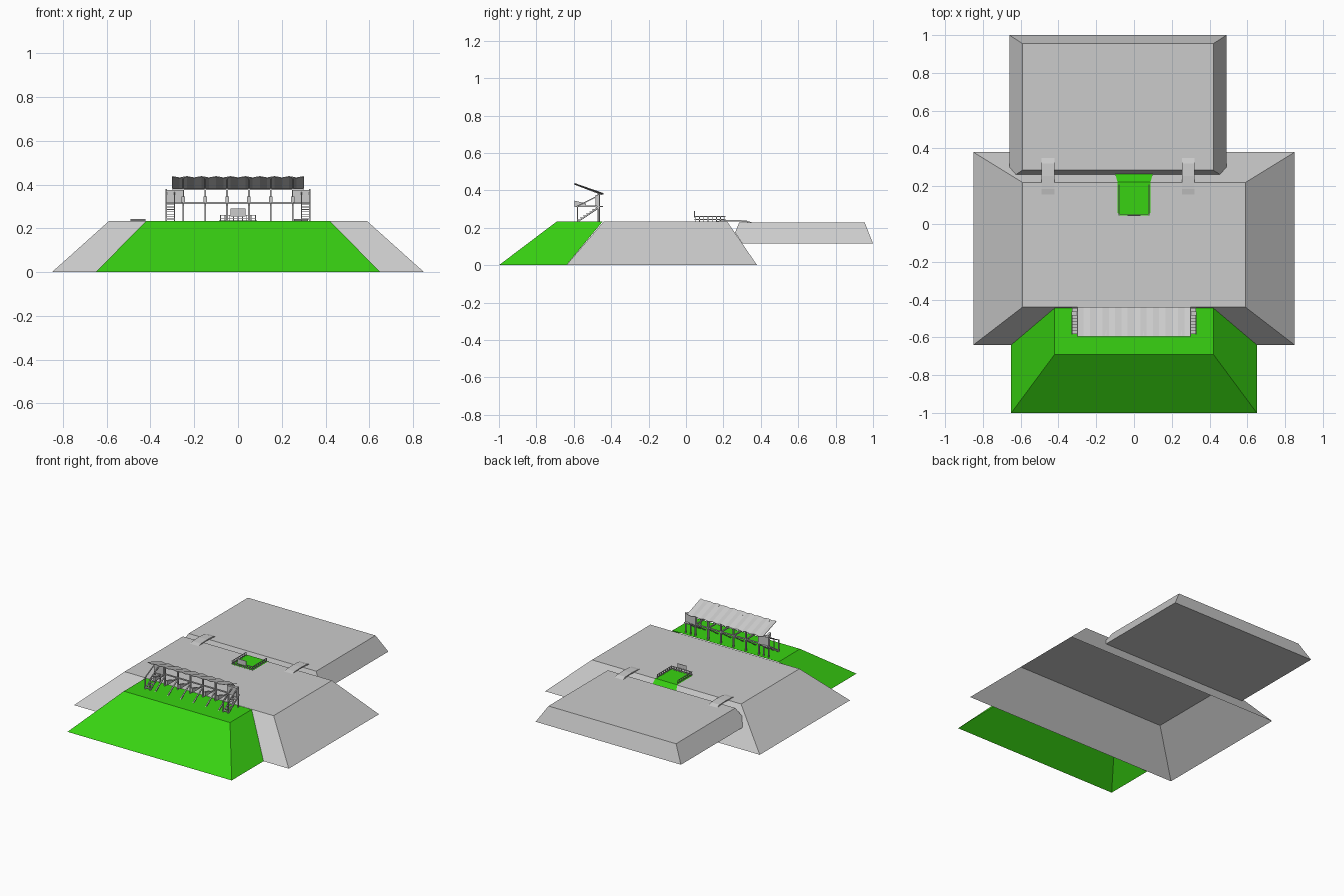
import bpy, bmesh, math
from mathutils import Vector

if "Cube" in bpy.data.objects:
    bpy.data.objects.remove(bpy.data.objects["Cube"])


def material(name, rgb):
    m = bpy.data.materials.new(name)
    m.diffuse_color = (*rgb, 1)
    m.use_nodes = True
    m.node_tree.nodes["Principled BSDF"].inputs["Base Color"].default_value = m.diffuse_color
    return m


GREY = material("light grey", (0.6, 0.6, 0.6))
GREEN = material("grass green", (0.04, 0.65, 0.006))
TOP = 0.233


def make(name, verts, faces, mat, fix=True):
    me = bpy.data.meshes.new(name)
    me.from_pydata(verts, [], faces)
    if fix:
        bm = bmesh.new()
        bm.from_mesh(me)
        bmesh.ops.recalc_face_normals(bm, faces=bm.faces)
        bm.to_mesh(me)
        bm.free()
    me.materials.append(mat)
    ob = bpy.data.objects.new(name, me)
    bpy.context.collection.objects.link(ob)
    return ob


def boxes(name, items, mat):
    """One object from many boxes given as (x0, x1, y0, y1, z0, z1)."""
    v, f = [], []
    for x0, x1, y0, y1, z0, z1 in items:
        n = len(v)
        v += [(x, y, z) for z in (z0, z1) for x, y in ((x0, y0), (x1, y0), (x1, y1), (x0, y1))]
        f += [[n + i for i in q] for q in ((3, 2, 1, 0), (4, 5, 6, 7), (0, 1, 5, 4),
                                           (1, 2, 6, 5), (2, 3, 7, 6), (3, 0, 4, 7))]
    return make(name, v, f, mat, False)


def prisms(name, profile, spans, mat):
    """Extrude a (y, z) profile along each x span."""
    v, f, k = [], [], len(profile)
    for x0, x1 in spans:
        n = len(v)
        v += [(x, y, z) for x in (x0, x1) for y, z in profile]
        f += [[n + i for i in range(k)], [n + k + i for i in reversed(range(k))]]
        f += [[n + i, n + k + i, n + k + (i + 1) % k, n + (i + 1) % k] for i in range(k)]
    return make(name, v, f, mat)


def mound(name, low, high, z0, z1, mat, sides=(0, 1, 2, 3)):
    """Open-bottomed sloped mound from lower and upper rectangles."""
    v = []
    for (x0, x1, y0, y1), z in ((low, z0), (high, z1)):
        v += [(x0, y0, z), (x1, y0, z), (x1, y1, z), (x0, y1, z)]
    f = [(4, 5, 6, 7)] + [(i, (i + 1) % 4, 4 + (i + 1) % 4, 4 + i) for i in sides]
    return make(name, v, f, mat, False)


# earthworks
mound("main_embankment", (-0.85, 0.85, -0.64, 0.38), (-0.59, 0.59, -0.44, 0.22), 0, TOP, GREY)
mound("front_grass_bank", (-0.65, 0.65, -1.0, -0.64), (-0.42, 0.42, -0.69, -0.445), 0, TOP + 0.001,
      GREEN, (0, 1, 3))

# rear platform: its front dips into a shallow ditch against the embankment
v = [(-0.66, 0.302, 0.115), (0.49, 0.302, 0.115), (0.49, 1.0, 0.115), (-0.66, 1.0, 0.115),
     (-0.625, 0.262, 0.174), (0.455, 0.262, 0.174),
     (-0.59, 0.285, TOP - 0.004), (0.42, 0.285, TOP - 0.004),
     (0.42, 0.955, TOP - 0.004), (-0.59, 0.955, TOP - 0.004)]
f = [(3, 2, 1, 0), (0, 1, 5, 4), (4, 5, 7, 6), (1, 2, 8, 7, 5), (2, 3, 9, 8), (3, 0, 4, 6, 9), (6, 7, 8, 9)]
make("rear_platform", v, f, GREY)

# grass path with a flared end running down into the ditch
z = TOP + 0.003
v = [(-0.075, 0.045, z), (0.075, 0.045, z), (0.087, 0.06, z), (0.087, 0.222, z), (-0.087, 0.222, z),
     (-0.087, 0.06, z), (0.1, 0.265, 0.176), (-0.1, 0.265, 0.176)]
make("grass_path", v, [(0, 1, 2, 3, 4, 5), (4, 3, 6, 7)], GREEN, False)

# two small bridges across the ditch, with gently arched decks
arch = [(0.155, TOP), (0.185, TOP + 0.006), (0.255, TOP + 0.009), (0.32, TOP + 0.006), (0.35, TOP - 0.004)]
deck = arch + [(y, zz - 0.008) for y, zz in reversed(arch)]
prisms("bridge_decks", deck, [(-0.49, -0.422), (0.255, 0.32)], GREY)

# fence and board around the path
items = []
for s in (-1, 1):
    x = s * 0.08
    items += [(x - .002, x + .002, 0.045, 0.21, zz, zz + .004) for zz in (0.242, 0.258)]
    items += [(x - .002, x + .002, y - .002, y + .002, TOP, 0.262)
              for y in [0.05 + 0.0225 * i for i in range(8)]]
items += [(-0.08, 0.08, 0.047, 0.051, zz, zz + .004) for zz in (0.242, 0.258)]
items += [(x - .002, x + .002, 0.047, 0.051, TOP, 0.262) for x in [-0.08 + 0.02 * i for i in range(9)]]
boxes("path_fence", items, GREY)
boxes("notice_board", [(-0.035, 0.035, 0.043, 0.047, 0.255, 0.29)], GREY)

# shelter frames: rear post, front post, beam, brace and bracket
xs = [-0.25 + 0.1 * i for i in range(6)]
spans = [(x - 0.004, x + 0.004) for x in xs]
boxes("frame_posts", [(a, b, -0.472, -0.46, TOP, 0.386) for a, b in spans], GREY)
boxes("frame_beams", [(a, b, -0.595, -0.46, 0.311, 0.319) for a, b in spans], GREY)
prisms("frame_braces", [(-0.582, TOP), (-0.572, TOP), (-0.465, 0.304), (-0.465, 0.312)], spans, GREY)
prisms("beam_brackets", [(-0.595, 0.318), (-0.535, 0.318), (-0.535, 0.33), (-0.595, 0.345)],
       [(x - 0.008, x + 0.008) for x in xs], GREY)
boxes("long_rails", [(-0.3, 0.3, -0.47, -0.462, 0.312, 0.32), (-0.3, 0.3, -0.47, -0.462, 0.375, 0.383)], GREY)
prisms("roof_rafters", [(-0.59, 0.428), (-0.45, 0.374), (-0.45, 0.38), (-0.59, 0.435)], spans, GREY)

# corrugated roof sheet, high at the front
n = 36
v, f = [], []
for i in range(n + 1):
    x = -0.3 + 0.6 * i / n
    w = 0.003 * math.cos(i * math.pi / 2)
    v += [(x, -0.595, 0.436 + w), (x, -0.44, 0.382 + w)]
    if i:
        f.append((2 * i - 2, 2 * i, 2 * i + 1, 2 * i - 1))
roof = make("roof_sheet", v, f, GREY, False)
thick = roof.modifiers.new("thickness", "SOLIDIFY")
thick.thickness = 0.003

# end panels and stairs on both sides
panels, stairs, strings = [], [], []
for s in (-1, 1):
    a, b = sorted((s * 0.25, s * 0.328))
    panels += [(a, b, -0.484, -0.462, 0.315, 0.376)]
    a, b = sorted((s * 0.29, s * 0.328))
    for i in range(7):
        y, zz = -0.583 + 0.0165 * i, TOP + 0.011 * (i + 1)
        stairs.append((a, b, y, y + 0.016, zz - 0.003, zz))
    stairs.append((a, b, -0.475, -0.445, 0.312, 0.317))
    for x in (a, b):
        strings.append((x - 0.003, x + 0.003))
        stairs.append((x - .003, x + .003, -0.47, -0.462, TOP, 0.38))
        stairs.append((x - .003, x + .003, -0.583, -0.577, TOP, 0.315))
boxes("end_panels", panels, GREY)
boxes("stair_treads", stairs, GREY)
prisms("stair_strings", [(-0.585, TOP), (-0.572, TOP), (-0.465, 0.306), (-0.465, 0.316)], strings, GREY)
prisms("stair_handrails", [(-0.585, 0.31), (-0.585, 0.316), (-0.465, 0.376), (-0.465, 0.37)], strings, GREY)
